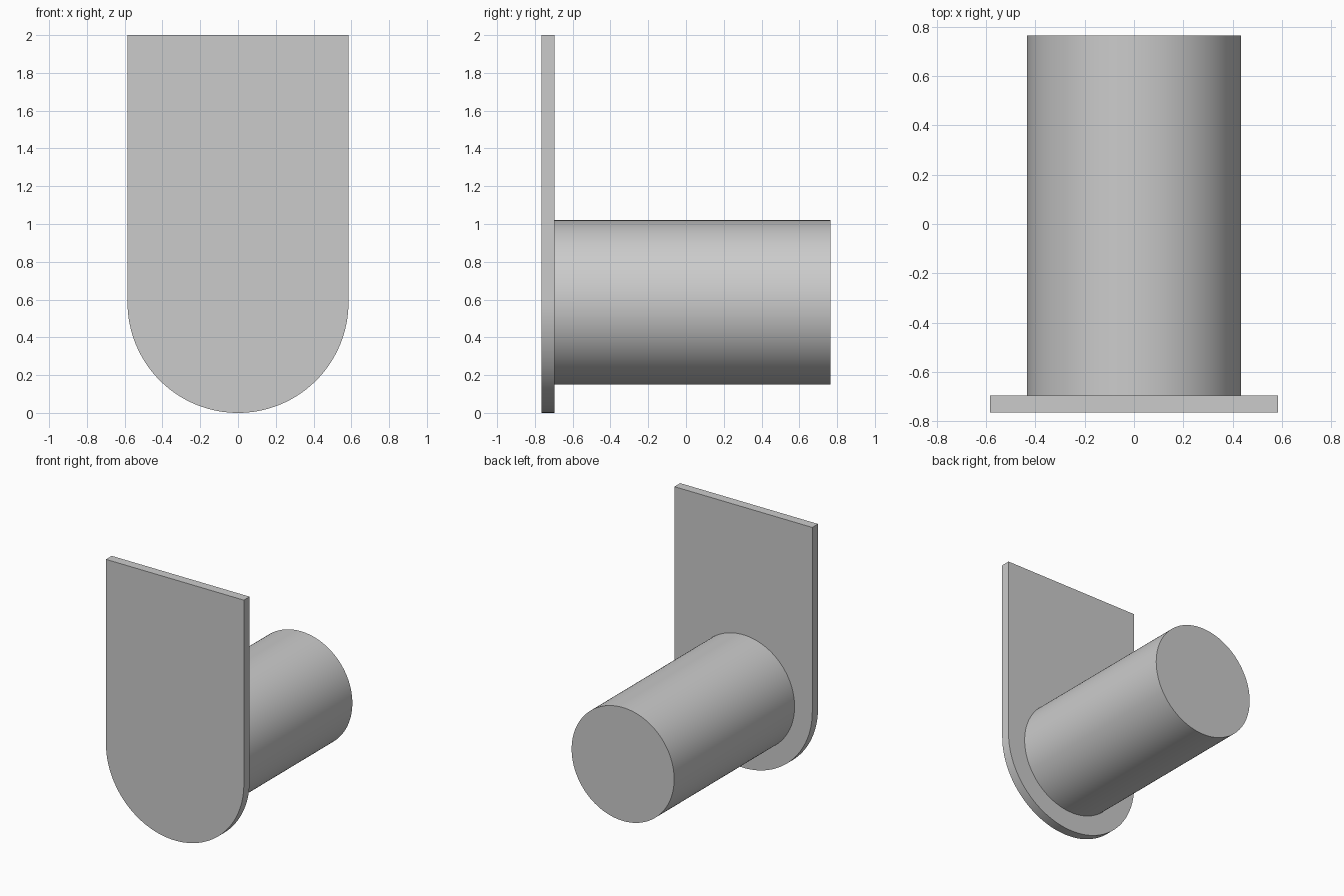
import bpy, bmesh
from math import pi, sin, cos

if "Cube" in bpy.data.objects:
    bpy.data.objects.remove(bpy.data.objects["Cube"])

CENTRE_Z = 0.585      # shared axis of the rounded plate end and the peg
PLATE_R = 0.585
PEG_R = 0.435
FRONT, PLATE_BACK, BACK = -0.765, -0.695, 0.765


def extrude_profile(name, points, y0, y1):
    """Make a solid from an (x, z) outline extruded along y."""
    bm = bmesh.new()
    face = bm.faces.new([bm.verts.new((x, y0, z)) for x, z in points])
    result = bmesh.ops.extrude_face_region(bm, geom=[face])
    for v in result["geom"]:
        if isinstance(v, bmesh.types.BMVert):
            v.co.y = y1
    bmesh.ops.recalc_face_normals(bm, faces=bm.faces)
    mesh = bpy.data.meshes.new(name)
    bm.to_mesh(mesh)
    bm.free()
    obj = bpy.data.objects.new(name, mesh)
    bpy.context.collection.objects.link(obj)
    bpy.ops.object.select_all(action="DESELECT")
    obj.select_set(True)
    bpy.context.view_layer.objects.active = obj
    bpy.ops.object.shade_smooth_by_angle(angle=pi / 6)
    return obj


def arc(radius, start, end, count):
    """Points on an arc around the shared axis."""
    angles = [start + (end - start) * i / count for i in range(count + 1)]
    return [(radius * cos(a), CENTRE_Z + radius * sin(a)) for a in angles]


# Upright plate: square top, semicircular bottom
outline = arc(PLATE_R, pi, 2 * pi, 64) + [(PLATE_R, 2.0), (-PLATE_R, 2.0)]
extrude_profile("back_plate", outline, FRONT, PLATE_BACK)

# Round peg, seated slightly into the plate
extrude_profile("round_peg", arc(PEG_R, 0, 2 * pi, 128)[:-1], PLATE_BACK - 0.01, BACK)
